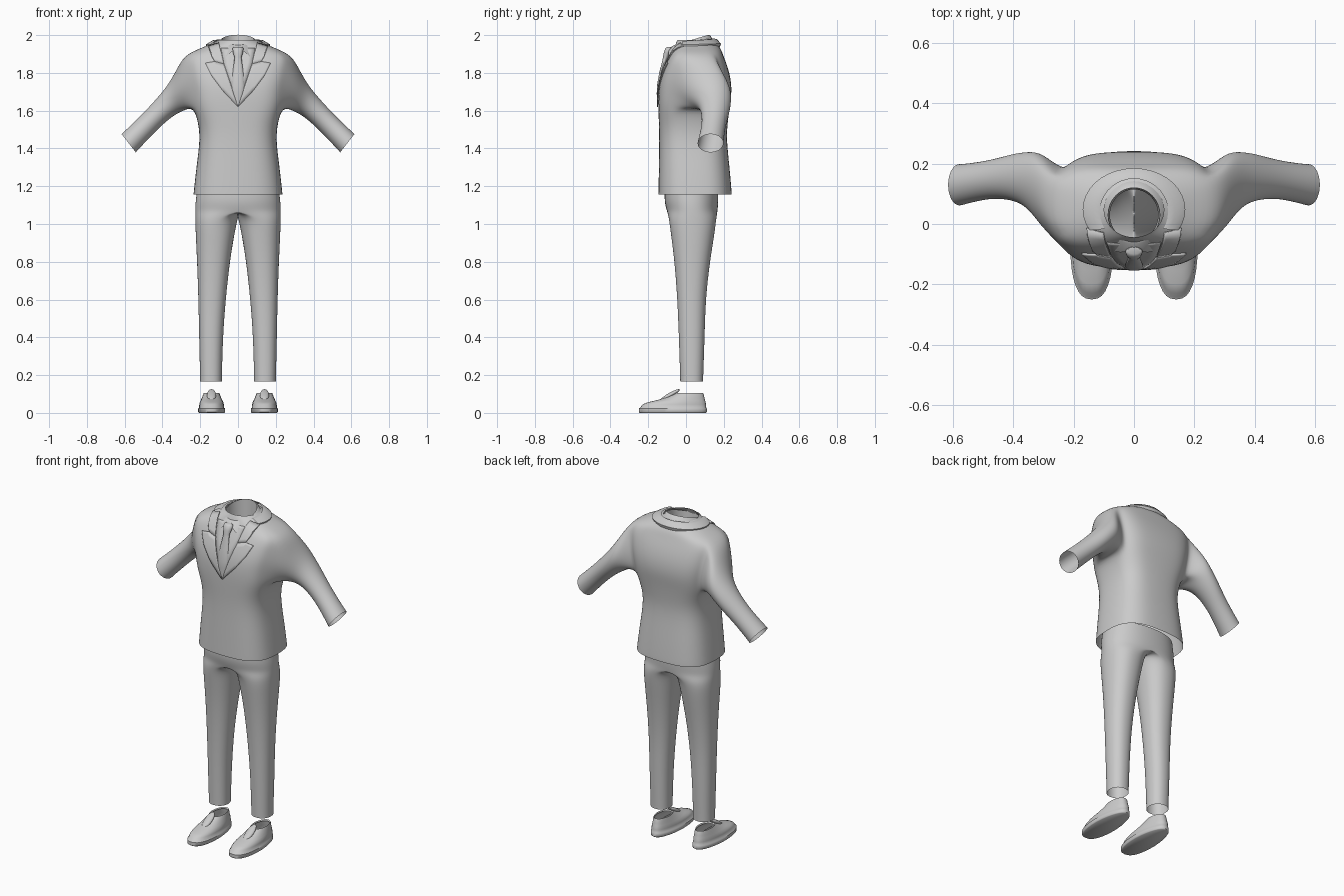
import bpy, bmesh
from math import sin, cos, pi, radians
from mathutils import Vector
from mathutils.bvhtree import BVHTree

if "Cube" in bpy.data.objects:
    bpy.data.objects.remove(bpy.data.objects["Cube"])


def spow(v, p):
    return (1 if v >= 0 else -1) * abs(v) ** p


def build(name, verts, faces, mirror=True, sub=2):
    me = bpy.data.meshes.new(name)
    me.from_pydata([tuple(v) for v in verts], [], faces)
    bm = bmesh.new()
    bm.from_mesh(me)
    bmesh.ops.recalc_face_normals(bm, faces=bm.faces)
    bm.to_mesh(me)
    bm.free()
    me.shade_smooth()
    ob = bpy.data.objects.new(name, me)
    bpy.context.collection.objects.link(ob)
    if mirror:
        ob.modifiers.new("Mirror", 'MIRROR').use_clip = True
    if sub:
        s = ob.modifiers.new("Subdivision", 'SUBSURF')
        s.levels = s.render_levels = sub
    return ob


def grid(rings, closed):
    """Vertices and quads joining consecutive rings."""
    n = len(rings[0])
    verts = [p for r in rings for p in r]
    faces = [(i * n + j, i * n + (j + 1) % n, (i + 1) * n + (j + 1) % n, (i + 1) * n + j)
             for i in range(len(rings) - 1) for j in range(n if closed else n - 1)]
    return verts, faces


def sharpen(ob, angle=35):
    bpy.ops.object.select_all(action='DESELECT')
    ob.select_set(True)
    bpy.context.view_layer.objects.active = ob
    bpy.ops.object.shade_smooth_by_angle(angle=radians(angle))


# Jacket: half torso rings (z, half width, front y, back y, squareness)
torso = [(1.155, .237, -.147, .243, .7), (1.17, .236, -.147, .243, .7), (1.3, .222, -.145, .232, .7),
         (1.45, .201, -.142, .215, .68), (1.54, .212, -.145, .222, .65), (1.62, .238, -.148, .232, .6),
         (1.69, .25, -.148, .243, .6), (1.76, .265, -.14, .24, .6), (1.83, .277, -.117, .223, .6),
         (1.895, .285, -.085, .197, .6), (1.93, .2, -.065, .185, .75), (1.967, .115, -.05, .155, 1),
         (1.975, .1, -.045, .14, 1)]
N = 13
rings = []
for z, rx, yf, yb, p in torso:
    cy, ry = (yf + yb) / 2, (yb - yf) / 2
    rings.append([(rx * spow(sin(pi * j / 12), p) if 0 < j < 12 else 0,
                   cy - ry * spow(cos(pi * j / 12), p), z) for j in range(N)])
verts, faces = grid(rings, False)
R0, R1, C0, C1 = 5, 9, 4, 8                       # armhole rows and columns
faces = [f for f in faces if not (R0 <= f[0] // N < R1 and C0 <= f[0] % N < C1)]
loop = ([R0 * N + j for j in range(C0, C1)] + [i * N + C1 for i in range(R0, R1)] +
        [R1 * N + j for j in range(C1, C0, -1)] + [i * N + C0 for i in range(R1, R0, -1)])
# Sleeve rings: top x, z, bottom x, z, front y, back y
sleeve = [(.325, 1.82, .285, 1.6, -.012, .24), (.368, 1.742, .335, 1.577, .055, .242),
          (.42, 1.677, .39, 1.533, .08, .234), (.512, 1.576, .452, 1.473, .085, .21),
          (.607, 1.487, .532, 1.388, .062, .2), (.617, 1.477, .54, 1.378, .06, .2)]
for tx, tz, bx, bz, yf, yb in sleeve:
    start = len(verts)
    for k in range(16):
        a = radians(-135 + 22.5 * k)
        s = sin(a) / 2
        verts.append(((tx + bx) / 2 + (tx - bx) * s, (yf + yb) / 2 + (yb - yf) / 2 * cos(a),
                      (tz + bz) / 2 + (tz - bz) * s))
    new = list(range(start, start + 16))
    faces += [(loop[k], loop[(k + 1) % 16], new[(k + 1) % 16], new[k]) for k in range(16)]
    loop = new
jacket = build("jacket", verts, faces)

# Trousers: leg rings (z, inner x, outer x, front y, back y); the last ones form the pelvis
legs = [(.165, .085, .201, -.031, .091), (.18, .085, .201, -.031, .091), (.4, .08, .206, -.038, .099),
        (.6, .065, .21, -.046, .104), (.8, .043, .217, -.061, .127), (.95, .018, .225, -.081, .152),
        (1.035, 0, .227, -.092, .162), (1.07, -1, .228, -.102, .168), (1.12, -1, .227, -.117, .173),
        (1.2, -1, .215, -.112, .17)]
rings = []
for z, x0, x1, yf, yb in legs:
    ring = []
    for k in range(24):
        s, c = sin(2 * pi * k / 24), cos(2 * pi * k / 24)
        if x0 < 0:
            x = x1 * spow(s, .85) if s > 1e-6 else 0
        else:
            x = max(0, (x0 + x1) / 2 + (x1 - x0) / 2 * spow(s, .9))
        ring.append((x, (yf + yb) / 2 - (yb - yf) / 2 * spow(c, .9), z))
    rings.append(ring)
verts, faces = grid(rings, True)
faces = [f for f in faces if any(verts[i][0] > 1e-4 for i in f)]
build("trousers", verts, faces)

# Shoes: outline rings (z, toe y, heel y, half width)
shoe = [(0, -.245, .105, .067), (.004, -.25, .11, .071), (.024, -.25, .11, .071), (.028, -.243, .107, .066),
        (.045, -.23, .106, .065), (.057, -.2, .104, .062), (.067, -.155, .101, .057),
        (.082, -.105, .097, .05), (.098, -.065, .094, .044), (.106, -.05, .09, .041), (.098, -.045, .085, .037)]
rings = []
for z, yf, yb, w in shoe:
    ring = []
    for k in range(32):
        s, c = sin(2 * pi * k / 32), cos(2 * pi * k / 32)
        ring.append((.14 + w * spow(s, .8) * (1 + .2 * min(c, 0)),
                     (yf + yb) / 2 - (yb - yf) / 2 * spow(c, .85), z))
    rings.append(ring)
verts, faces = grid(rings, True)
faces.append(tuple(range(32)))
sharpen(build("shoes", verts, faces, sub=0), 50)

# Shoe tongues
for side in (-1, 1):
    bpy.ops.mesh.primitive_uv_sphere_add(segments=20, ring_count=12, location=(side * .14, -.085, .094),
                                         rotation=(radians(30), 0, 0))
    tongue = bpy.context.object
    tongue.name = "shoe_tongue"
    tongue.scale = (.024, .06, .012)
    bpy.ops.object.shade_smooth()

# Shirt collar: inner stand, top edge, folded leaf
stand, top, fold, leaf = [], [], [], []
for j in range(17):
    t = pi * j / 16
    s, c = (sin(t) if 0 < j < 16 else 0), cos(t)
    z = 1.975 - .027 * c
    stand.append((.08 * s, .03 - .085 * c, 1.88))
    top.append((.086 * s, .03 - .09 * c, z))
    fold.append((.093 * s, .031 - .098 * c, z - .003))
    drop = max(0, 1 - abs(t - .8) / .75)            # pointed collar tip
    leaf.append(((.118 - .004 * drop) * s, .033 - (.117 + .045 * drop) * c, 1.946 - .012 * c - .07 * drop))
v, f = grid([stand, top, fold, leaf], False)
sharpen(build("shirt_collar", v, f, sub=0), 60)

# Jacket collar round the back of the neck
inner, mid, outer, under = [], [], [], []
for j in range(13):
    t = radians(60 + 10 * j)
    s, c = (sin(t) if j < 12 else 0), cos(t)
    inner.append((.113 * s, .04 - .11 * c, 1.972 - .01 * c))
    mid.append((.135 * s, .042 - .122 * c, 1.972 - .006 * c))
    outer.append((.17 * s, .048 - .137 * c, 1.951 - .004 * c))
    under.append((.168 * s, .046 - .134 * c, 1.938))
v, f = grid([inner, mid, outer, under], False)
sharpen(build("jacket_collar", v, f, sub=0), 50)

# Panels laid onto the jacket front
bpy.context.view_layer.update()
tree = BVHTree.FromObject(jacket, bpy.context.evaluated_depsgraph_get())


def panel(name, outline, lift, thick, mirror):
    bm = bmesh.new()
    bm.faces.new([bm.verts.new((x, 0, z)) for x, z in outline])
    bmesh.ops.triangulate(bm, faces=bm.faces)
    bmesh.ops.subdivide_edges(bm, edges=bm.edges, cuts=5, use_grid_fill=True)
    for vert in bm.verts:
        x, _, z = vert.co
        hit, n, _, _ = tree.ray_cast(Vector((x, -1, z)), Vector((0, 1, 0)), 1.06)
        if hit is None:
            hit, n, _, _ = tree.find_nearest(Vector((x, -.08, z)))
        if n.dot(hit - Vector((0, .06, 1.7))) < 0:
            n = -n
        vert.co = hit + n * lift
    me = bpy.data.meshes.new(name)
    bm.to_mesh(me)
    bm.free()
    ob = bpy.data.objects.new(name, me)
    bpy.context.collection.objects.link(ob)
    if mirror:
        ob.modifiers.new("Mirror", 'MIRROR')
    sol = ob.modifiers.new("Solidify", 'SOLIDIFY')
    sol.thickness, sol.offset = thick, 0
    sharpen(ob)


panel("shirt_front", [(0, 1.63), (.075, 1.85), (.09, 1.93), (-.09, 1.93), (-.075, 1.85)], .002, .002, False)
panel("lapel", [(0, 1.62), (.08, 1.705), (.14, 1.785), (.172, 1.85), (.122, 1.858), (.075, 1.845)], .004, .006, True)
panel("upper_lapel", [(.075, 1.845), (.122, 1.858), (.138, 1.885), (.155, 1.94), (.1, 1.955)], .004, .006, True)

# Tie: knot and blade sections (z, half width, centre y, half depth)
tie = [(1.937, .022, -.088, .012), (1.93, .029, -.092, .018), (1.905, .026, -.1, .018), (1.882, .018, -.108, .014),
       (1.87, .02, -.113, .011), (1.8, .028, -.133, .009), (1.73, .032, -.147, .007), (1.69, .028, -.149, .006),
       (1.632, .006, -.149, .004)]
rings = [[(w * cos(2 * pi * k / 12), y + d * sin(2 * pi * k / 12), z) for k in range(12)] for z, w, y, d in tie]
v, f = grid(rings, True)
f += [tuple(range(12)), tuple(range(len(v) - 12, len(v)))]
sharpen(build("tie", v, f, mirror=False, sub=0), 50)
